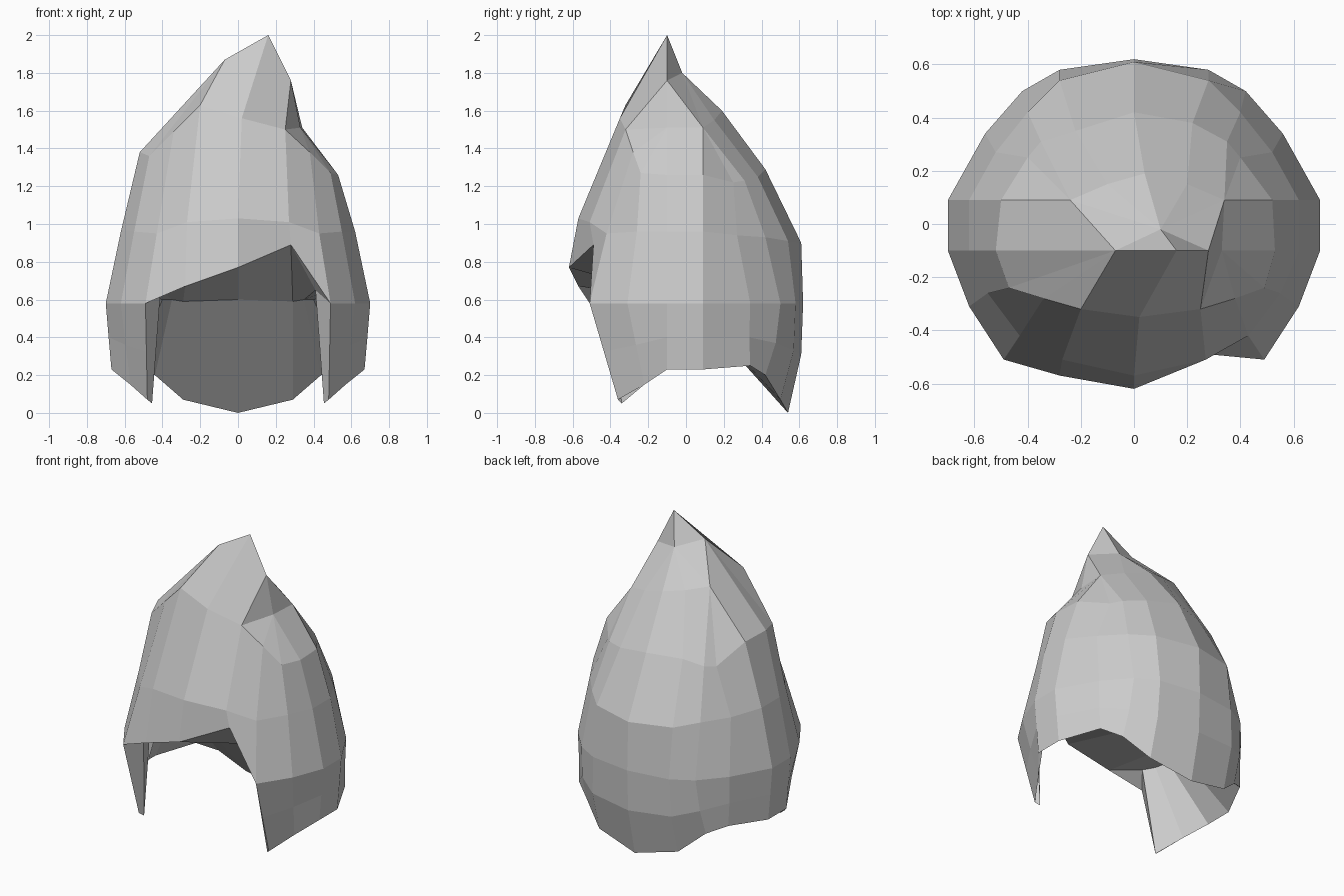
import bpy

def build(name, verts, faces):
    # drop repeated corners so pinched quads become triangles
    clean = []
    for f in faces:
        pts = []
        for v in f:
            if verts[v] not in [verts[p] for p in pts]:
                pts.append(v)
        if len(pts) > 2:
            clean.append(pts)
    mesh = bpy.data.meshes.new(name)
    mesh.from_pydata(verts, [], clean)
    mesh.validate()
    ob = bpy.data.objects.new(name, mesh)
    bpy.context.collection.objects.link(ob)
    return ob

def flip(p):
    return (-p[0], p[1], p[2])

def ring(right, left=None):
    # right: front-centre round to back-centre (10 points); left: columns 1..8
    left = left or [flip(p) for p in right[1:9]]
    return right + left[::-1]

def band(right):
    # right sideburn round the nape to the left sideburn (15 points)
    return right + [flip(p) for p in right[:7]][::-1]

# rings of the hair shell, listed from front centre round the right to the back
rim = ring([(0, -.62, .77), (.28, -.49, .89), (.49, -.51, .58), (.62, -.31, .58), (.70, -.10, .58),
            (.70, .09, .58), (.56, .34, .58), (.42, .50, .58), (.28, .58, .58), (0, .62, .58)])
rim[17] = (-.28, -.57, .67)
temple = ring([(0, -.57, 1.03), (.27, -.51, 1.01), (.43, -.42, .95), (.55, -.26, .96), (.62, -.10, .96),
               (.62, .09, .96), (.52, .27, .94), (.40, .42, .93), (.28, .54, .91), (0, .61, .90)])
upper = ring([(.02, -.35, 1.56), (.25, -.32, 1.50), (.38, -.28, 1.38), (.49, -.24, 1.27), (.53, -.10, 1.26),
              (.52, .09, 1.26), (.40, .25, 1.22), (.35, .31, 1.23), (.22, .38, 1.25), (0, .42, 1.29)],
             [(-.20, -.32, 1.63), (-.34, -.28, 1.49), (-.47, -.24, 1.36), (-.52, -.10, 1.38),
              (-.50, .09, 1.37), (-.40, .25, 1.24), (-.35, .31, 1.25), (-.22, .35, 1.28)])
apex, tuft_r, tuft_l = (.16, -.10, 2.0), (.28, -.10, 1.76), (-.07, -.10, 1.87)
side_r, side_l, back = (.34, .09, 1.51), (-.24, .09, 1.67), (.04, .19, 1.60)
notch = (.33, -.10, 1.51)
crown = ring([apex, tuft_r, notch, notch, notch] + [side_r] * 3 + [(.20, .15, 1.55), back],
             [tuft_l] * 4 + [side_l] * 3 + [(-.10, .15, 1.63)])

# upper shell and pointed crown
rings = [rim, temple, upper, crown]
verts = [p for r in rings for p in r] + [(.10, -.02, 1.80)]
faces = []
for r in range(3):
    for i in range(18):
        j = (i + 1) % 18
        a, b, c, d = r * 18 + i, r * 18 + j, r * 18 + 18 + j, r * 18 + 18 + i
        if (r, i) == (2, 1):      # notch beside the tuft
            faces += [(a, b, c), (a, c, d)]
        else:
            faces.append((a, b, c, d))
# crown top, with the facet that closes the notch
for i in range(18):
    if i not in (1, 2, 3, 4):
        a = 55 if i == 0 else 54 + (i + 1) % 18
        faces.append((54 + i, a, 72))
faces += [(55, 56, 59), (55, 59, 72)]
build("hair_shell", verts, faces)

# lower curtain: sideburns and nape
mid = band([(.485, -.435, .325), (.595, -.265, .36), (.685, -.10, .40), (.685, .09, .40),
            (.555, .335, .40), (.435, .475, .37), (.29, .57, .33), (0, .61, .31)])
low = band([(.48, -.36, .07), (.57, -.22, .15), (.67, -.10, .23), (.67, .09, .23),
            (.55, .34, .25), (.44, .42, .20), (.29, .50, .07), (0, .54, 0)])
bands = [low, mid, rim[2:17]]
verts = [p for b in bands for p in b]
faces = [(r * 15 + i, r * 15 + i + 1, r * 15 + 16 + i, r * 15 + 15 + i)
         for r in range(2) for i in range(14)]
build("lower_curtain", verts, faces)

# lining that slopes inward from the lower edge, with the sideburn front facets
inner = band([(.41, -.41, .65), (.43, -.31, .63), (.44, -.20, .62), (.44, -.08, .61),
              (.40, -.01, .60), (.35, .01, .60), (.29, .01, .59), (0, .02, .60)])
edge = list(low)
edge[0] = (.455, -.34, .05)
edge[14] = flip(edge[0])
verts = edge + inner + [rim[2], low[0], rim[16], low[14]]
faces = [(i + 1, i, 15 + i, 16 + i) for i in range(14)]
faces += [(30, 15, 0, 31), (32, 33, 14, 29)]
build("inner_lining", verts, faces)

# underside between the fringe and the lining
verts = inner + [rim[16], rim[17], rim[0], rim[1], rim[2]]
faces = [(15, 14, 16), (19, 18, 0),
         (14, 9, 8, 16), (16, 8, 7, 17), (17, 7, 6, 18), (18, 6, 5, 0),
         (0, 5, 4, 3, 2, 1), (9, 14, 13, 12, 11, 10)]
build("underside", verts, faces)
